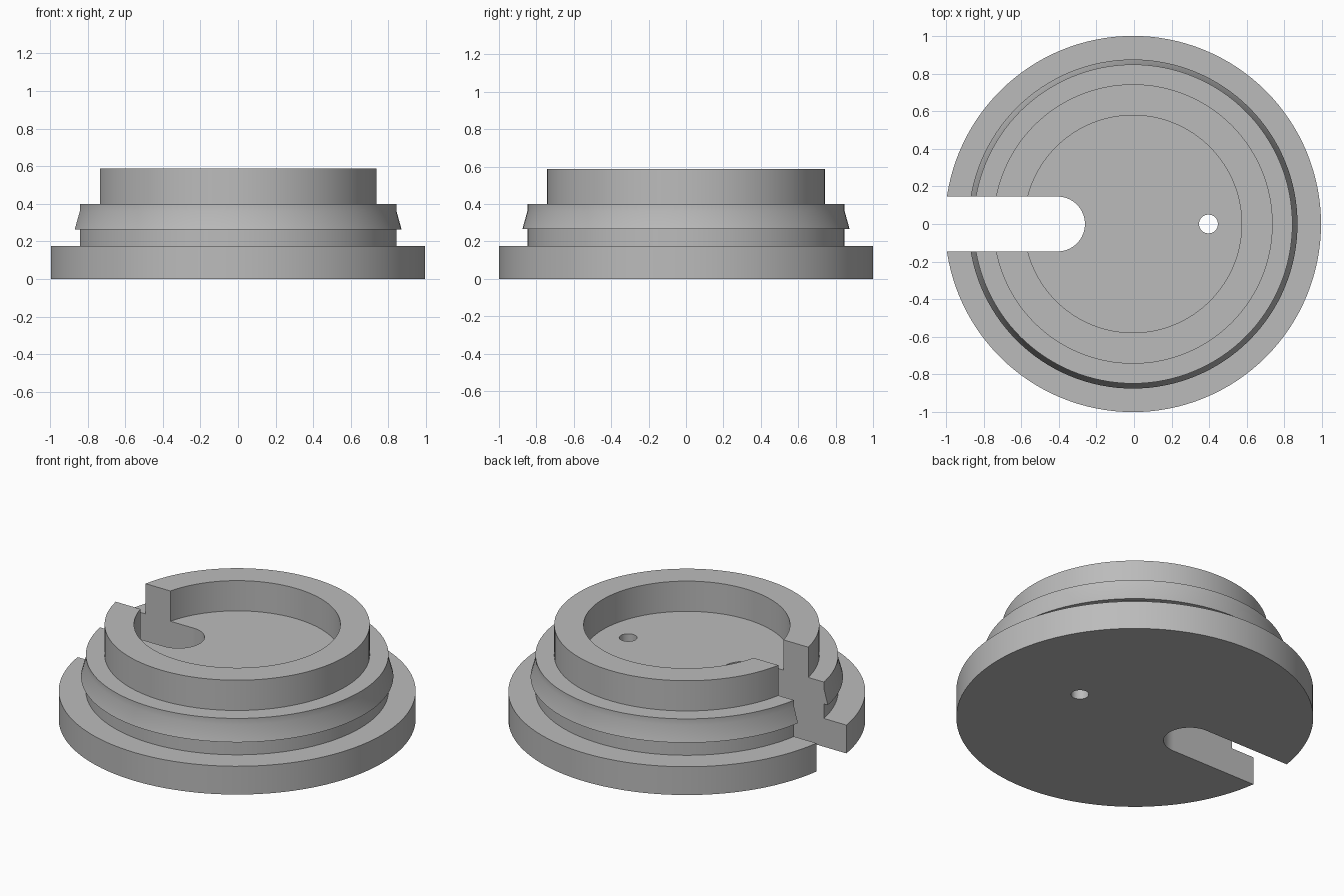
import bpy, bmesh, math
from mathutils import Matrix, Vector

cube = bpy.data.objects.get("Cube")
if cube:
    bpy.data.objects.remove(cube)

CENTRE_X = -0.0055
SEGMENTS = 128

grey = bpy.data.materials.new("plain grey")
grey.use_nodes = True
grey.diffuse_color = (0.5, 0.5, 0.5, 1)
grey.node_tree.nodes["Principled BSDF"].inputs["Base Color"].default_value = (0.5, 0.5, 0.5, 1)


def make_object(name, bm):
    bmesh.ops.recalc_face_normals(bm, faces=bm.faces)
    mesh = bpy.data.meshes.new(name)
    bm.to_mesh(mesh)
    bm.free()
    mesh.materials.append(grey)
    obj = bpy.data.objects.new(name, mesh)
    bpy.context.collection.objects.link(obj)
    return obj


def lathe(name, profile):
    bm = bmesh.new()
    verts = [bm.verts.new((r, 0, z)) for r, z in profile]
    edges = [bm.edges.new(pair) for pair in zip(verts, verts[1:])]
    bmesh.ops.spin(bm, geom=verts + edges, cent=(0, 0, 0), axis=(0, 0, 1),
                   angle=math.tau, steps=SEGMENTS)
    bmesh.ops.remove_doubles(bm, verts=bm.verts, dist=1e-4)
    bmesh.ops.translate(bm, verts=bm.verts, vec=(CENTRE_X, 0, 0))
    return make_object(name, bm)


def prism(name, outline, z0=-0.2, z1=0.8):
    bm = bmesh.new()
    face = bm.faces.new([bm.verts.new((x, y, z0)) for x, y in outline])
    top = bmesh.ops.extrude_face_region(bm, geom=[face])["geom"]
    bmesh.ops.translate(bm, vec=(0, 0, z1 - z0),
                        verts=[v for v in top if isinstance(v, bmesh.types.BMVert)])
    return make_object(name, bm)


def arc(cx, radius, start, end, steps):
    angles = [start + (end - start) * i / steps for i in range(steps + 1)]
    return [(cx + radius * math.cos(a), radius * math.sin(a)) for a in angles]


# Flanged plug: base flange, groove, flared snap bead, raised ring, recessed floor
plug = lathe("flanged_plug", [
    (0, 0), (1, 0), (1, 0.175), (0.848, 0.175), (0.848, 0.265), (0.875, 0.265),
    (0.848, 0.362), (0.848, 0.4), (0.743, 0.4), (0.743, 0.587),
    (0.578, 0.587), (0.578, 0.4), (0, 0.4)])

# Round-ended side slot and small through hole
half = math.pi / 2
slot = prism("slot_cutter", arc(-0.407, 0.146, -half, half, 32) + [(-1.3, 0.146), (-1.3, -0.146)])
hole = prism("hole_cutter", arc(0.396, 0.05, 0, math.tau, 32)[:-1])

bpy.context.view_layer.objects.active = plug
for cutter in (slot, hole):
    cutter.hide_render = True
    mod = plug.modifiers.new(cutter.name, "BOOLEAN")
    mod.operation = "DIFFERENCE"
    mod.solver = "EXACT"
    mod.object = cutter
    bpy.ops.object.modifier_apply(modifier=mod.name)
    bpy.data.objects.remove(cutter)

# Smooth round walls with crisp edges
bpy.ops.object.select_all(action="DESELECT")
plug.select_set(True)
bpy.ops.object.shade_smooth_by_angle(angle=math.radians(30))
